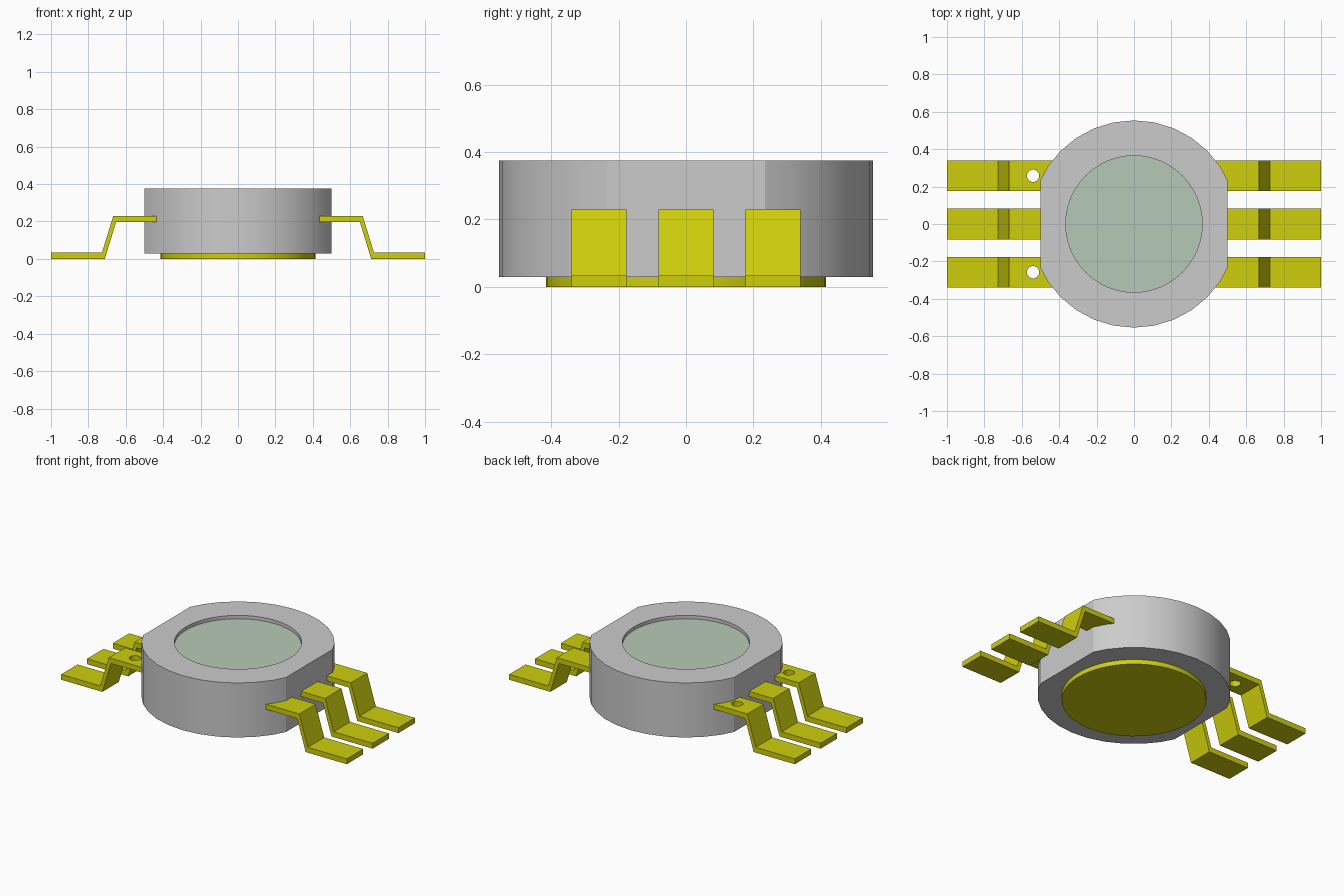
import bpy, bmesh, math
from mathutils import Vector

old = bpy.data.objects.get("Cube")
if old:
    bpy.data.objects.remove(old, do_unlink=True)


def material(name, rgb):
    m = bpy.data.materials.new(name)
    m.use_nodes = True
    m.diffuse_color = (*rgb, 1)
    bsdf = next(n for n in m.node_tree.nodes if n.type == 'BSDF_PRINCIPLED')
    bsdf.inputs["Base Color"].default_value = (*rgb, 1)
    return m


GREY = material("housing grey", (0.60, 0.60, 0.60))
GOLD = material("contact yellow", (0.62, 0.62, 0.004))
GLASS = material("pale green glass", (0.47, 0.59, 0.47))


def finish(bm, name, mat, smooth=True):
    bmesh.ops.recalc_face_normals(bm, faces=bm.faces[:])
    me = bpy.data.meshes.new(name)
    bm.to_mesh(me)
    bm.free()
    ob = bpy.data.objects.new(name, me)
    bpy.context.collection.objects.link(ob)
    me.materials.append(mat)
    if smooth:
        select(ob)
        bpy.ops.object.shade_smooth_by_angle(angle=math.radians(25))
    return ob


def select(ob):
    bpy.ops.object.select_all(action='DESELECT')
    ob.select_set(True)
    bpy.context.view_layer.objects.active = ob


def prism(points, offset):
    """Closed solid from a flat outline pushed along an offset."""
    bm = bmesh.new()
    face = bm.faces.new([bm.verts.new(p) for p in points])
    res = bmesh.ops.extrude_face_region(bm, geom=[face], use_keep_orig=True)
    verts = [v for v in res["geom"] if isinstance(v, bmesh.types.BMVert)]
    bmesh.ops.translate(bm, verts=verts, vec=Vector(offset))
    return bm


def disc(r, z0, z1, n, x=0, y=0):
    ring = [(x + r * math.sin(2 * math.pi * i / n),
             y + r * math.cos(2 * math.pi * i / n), z0) for i in range(n)]
    return prism(ring, (0, 0, z1 - z0))


def cut(ob, cutter_bm):
    """Subtract a temporary cutter."""
    cutter = finish(cutter_bm, "cutter", ob.data.materials[0], False)
    cutter.hide_render = True
    mod = ob.modifiers.new("cut", 'BOOLEAN')
    mod.operation = 'DIFFERENCE'
    mod.solver = 'EXACT'
    mod.object = cutter
    select(ob)
    bpy.ops.object.modifier_apply(modifier=mod.name)
    bpy.data.objects.remove(cutter, do_unlink=True)
    bpy.ops.object.shade_smooth_by_angle(angle=math.radians(25))


# Round housing with a flat on each side
bm = disc(0.554, 0.03, 0.375, 32)
for s in (-1, 1):
    res = bmesh.ops.bisect_plane(bm, geom=bm.verts[:] + bm.edges[:] + bm.faces[:],
                                 plane_co=(0.5 * s, 0, 0), plane_no=(s, 0, 0),
                                 clear_outer=True)
    rim = [e for e in res["geom_cut"] if isinstance(e, bmesh.types.BMEdge)]
    bmesh.ops.holes_fill(bm, edges=rim, sides=0)
housing = finish(bm, "housing", GREY, False)

# Window recess and the glass in it
cut(housing, disc(0.365, 0.353, 0.5, 48))
finish(disc(0.364, 0.346, 0.354, 48), "window_glass", GLASS)

# Contact plate underneath
finish(disc(0.415, 0, 0.031, 48), "base_plate", GOLD)

# Bent leads, three a side
PROFILE = [(0.435, 0.229), (0.667, 0.229), (0.727, 0.034), (1, 0.034),
           (1, 0), (0.712, 0), (0.652, 0.196), (0.435, 0.196)]
ROWS = {"front": -0.258, "middle": 0, "back": 0.258}
for side, s in (("left", 1), ("right", -1)):
    for row, y in ROWS.items():
        outline = [(s * x, y - 0.082, z) for x, z in PROFILE]
        lead = finish(prism(outline, (0, 0.164, 0)), f"lead_{side}_{row}", GOLD, False)
        # Locating holes on the outer leads of one side
        if s < 0 and row != "middle":
            cut(lead, disc(0.033, 0.1, 0.3, 24, -0.54, y))
